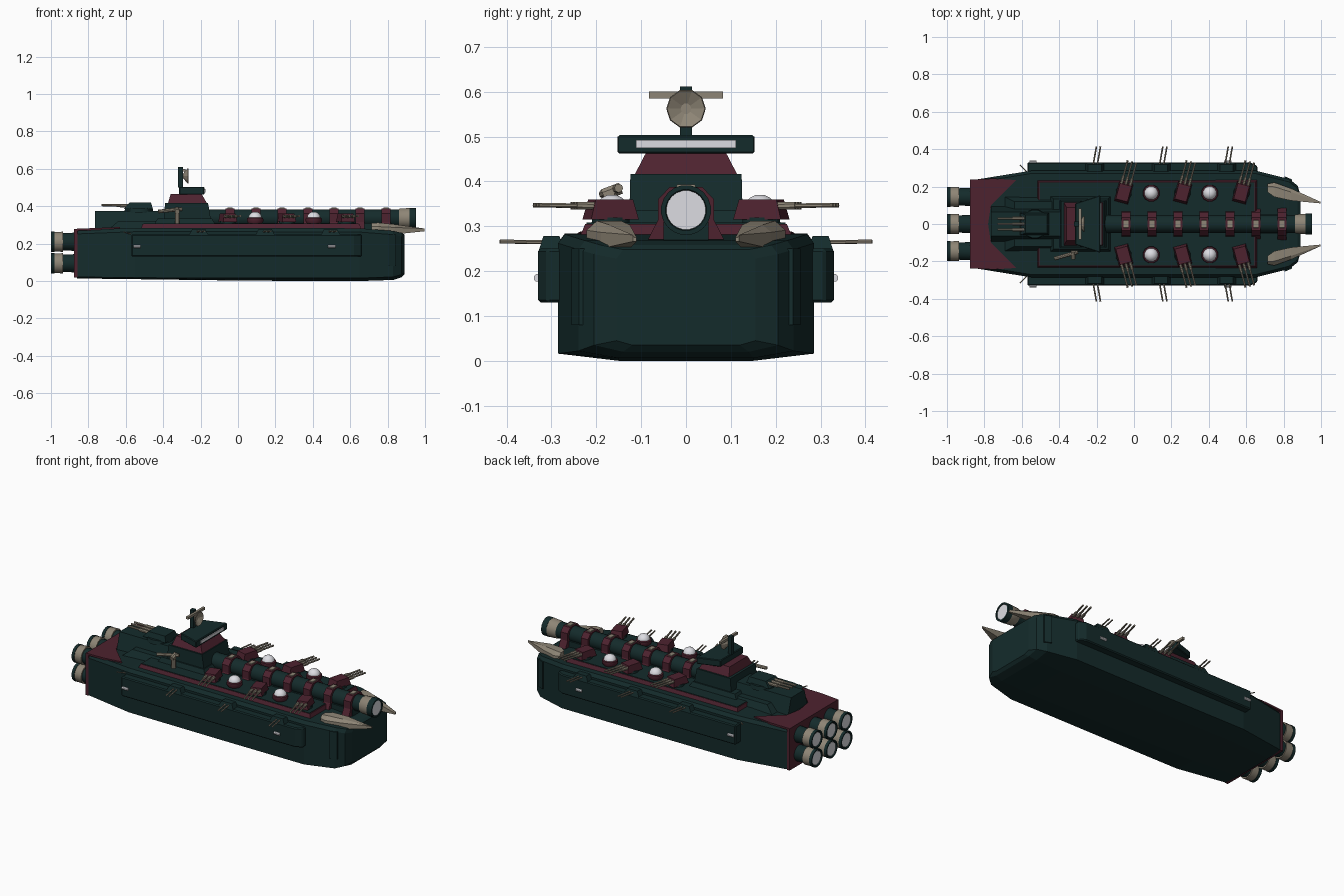
import bpy, bmesh, math
from mathutils import Matrix, Vector

def mat(name, c):
    m = bpy.data.materials.new(name)
    m.diffuse_color = (*c, 1)
    return m

GREEN = mat("dark_green", (0.007, 0.024, 0.024))
MAROON = mat("maroon", (0.075, 0.016, 0.028))
TAN = mat("tan_metal", (0.27, 0.235, 0.18))
WHITE = mat("pale_glow", (0.72, 0.72, 0.76))

def finish(bm, name, m, smooth=False):
    bmesh.ops.recalc_face_normals(bm, faces=bm.faces)
    me = bpy.data.meshes.new(name)
    bm.to_mesh(me)
    bm.free()
    ob = bpy.data.objects.new(name, me)
    bpy.context.collection.objects.link(ob)
    me.materials.append(m)
    if smooth:
        for o in bpy.context.selected_objects:
            o.select_set(False)
        ob.select_set(True)
        bpy.context.view_layer.objects.active = ob
        bpy.ops.object.shade_smooth_by_angle(angle=math.radians(40))
    return ob

def loft(name, rings, m, smooth=False):
    """Skin a list of equal-length point rings and cap both ends."""
    bm = bmesh.new()
    vs = [[bm.verts.new(p) for p in r] for r in rings]
    n = len(vs[0])
    for a, b in zip(vs, vs[1:]):
        for i in range(n):
            bm.faces.new((a[i], a[(i + 1) % n], b[(i + 1) % n], b[i]))
    bm.faces.new(vs[0])
    bm.faces.new(vs[-1])
    return finish(bm, name, m, smooth)

def taper(name, x0, x1, y0, y1, z0, z1, m, dx0=0, dx1=0, dy=0):
    """Box whose top is drawn in by dx0 / dx1 / dy."""
    lo = [(x0, y0, z0), (x1, y0, z0), (x1, y1, z0), (x0, y1, z0)]
    hi = [(x0 + dx0, y0 + dy, z1), (x1 - dx1, y0 + dy, z1),
          (x1 - dx1, y1 - dy, z1), (x0 + dx0, y1 - dy, z1)]
    return loft(name, [lo, hi], m)

def bevel(ob, w):
    b = ob.modifiers.new("bevel", "BEVEL")
    b.width, b.segments = w, 1
    return ob

def lathe(name, prof, pos, axis, m, n=16, smooth=True):
    """Turn (distance along axis, radius) pairs around an axis from pos."""
    q = Vector((0, 0, 1)).rotation_difference(Vector(axis).normalized())
    rings = [[Vector(pos) + q @ Vector((r * math.cos(t), r * math.sin(t), d))
              for t in [2 * math.pi * (i + 0.5) / n for i in range(n)]] for d, r in prof]
    return loft(name, rings, m, smooth)

def rod(name, a, b, r, m, n=8):
    d = Vector(b) - Vector(a)
    return lathe(name, [(0, r), (d.length, r)], a, d, m, n)

# Main hull: cross-sections from stern to bow (x, half width, keel half width, keel z, chine z, top z)
def section(x, w, k, zk, zc, zt):
    half = [(k, zk), (w, zc), (w, zt - 0.02), (w - 0.015, zt)]
    return [(x, y, z) for y, z in half] + [(x, -y, z) for y, z in reversed(half)]

hull = loft("hull", [section(*s) for s in (
    (-0.86, 0.235, 0.13, 0.014, 0.022, 0.272), (-0.55, 0.285, 0.15, 0.010, 0.018, 0.284),
    (0.06, 0.285, 0.15, 0.002, 0.016, 0.284), (0.65, 0.285, 0.15, 0.0, 0.016, 0.282),
    (0.83, 0.24, 0.15, 0.006, 0.022, 0.268), (0.875, 0.205, 0.14, 0.02, 0.035, 0.258),
    (0.89, 0.155, 0.12, 0.035, 0.045, 0.248))], GREEN)

# Stern plate and notched maroon deck covering
taper("stern_plate", -0.876, -0.858, -0.238, 0.238, 0.02, 0.278, MAROON)
for s in (1, -1):
    pts = [(-0.876, 0), (-0.78, 0), (-0.765, 0.1), (-0.63, 0.235), (-0.75, 0.243), (-0.876, 0.237)]
    loft("stern_deck_plate", [[(x, s * y, z + (x + 0.876) * 0.04) for x, y in pts]
                              for z in (0.268, 0.279)], MAROON)

# Six engine nozzles
for y in (-0.145, 0, 0.145):
    for z in (0.095, 0.21):
        lathe("engine_root", [(0, 0.047), (0.07, 0.05)], (-0.935, y, z), (1, 0, 0), GREEN)
        lathe("engine_collar", [(0, 0.053), (0.05, 0.055)], (-0.985, y, z), (1, 0, 0), TAN)
        lathe("engine_rim", [(0.02, 0.042), (0, 0.047), (0, 0.055), (0.018, 0.055), (0.02, 0.05)],
              (-1.0, y, z), (1, 0, 0), GREEN)
        lathe("engine_glow", [(0, 0.042), (0.015, 0.042)], (-0.996, y, z), (1, 0, 0), WHITE)

# Side sponsons, bow ribs, lamps and twin side guns
for s in (1, -1):
    pts = [(-0.57, 0.26), (-0.57, 0.33), (0.62, 0.33), (0.66, 0.31), (0.66, 0.26)]
    bevel(loft("side_sponson", [[(x, s * y, z) for x, y in pts] for z in (0.13, 0.25)], GREEN), 0.006)
    loft("bow_rib", [[(0.805, s * 0.255, z), (0.845, s * 0.238, z), (0.84, s * 0.2, z),
                      (0.8, s * 0.2, z)] for z in (0.08, 0.25)], GREEN)
    for x in (-0.54, 0.5):
        rod("side_lamp", (x - 0.02, s * 0.331, 0.185), (x + 0.02, s * 0.331, 0.185), 0.009, WHITE)
    for x in (-0.21, 0.145, 0.495):
        taper("side_gun_mount", x - 0.055, x + 0.055, s * 0.3 - 0.03, s * 0.3 + 0.03,
              0.24, 0.278, GREEN, 0.02, 0.02, 0.012)
        for d in (-0.011, 0.011):
            rod("side_gun_barrel", (x + d, s * 0.3, 0.264), (x + d + 0.02, s * 0.415, 0.266),
                0.0045, TAN, 6)

# Raised deck: maroon sides with green top
taper("raised_deck", -0.52, 0.66, -0.237, 0.237, 0.275, 0.305, MAROON, 0.01, 0.01, 0.012)
taper("raised_deck_top", -0.505, 0.645, -0.222, 0.222, 0.304, 0.308, GREEN)
taper("cannon_bed", -0.2, 0.82, -0.05, 0.05, 0.26, 0.31, GREEN)

# Main cannon with muzzle
CZ = 0.336
lathe("cannon_tube", [(0, 0.048), (1.07, 0.048)], (-0.2, 0, CZ), (1, 0, 0), GREEN, 20)
lathe("cannon_collar", [(0, 0.044), (0.01, 0.052), (0.065, 0.055)], (0.855, 0, CZ), (1, 0, 0), TAN, 20)
lathe("cannon_muzzle", [(0, 0.056), (0.035, 0.056), (0.035, 0.046), (0.025, 0.043)],
      (0.918, 0, CZ), (1, 0, 0), GREEN, 20)
lathe("cannon_glow", [(0, 0.044), (0.01, 0.044)], (0.94, 0, CZ), (1, 0, 0), WHITE, 20)

# Cannon clamps with tan caps
for i in range(7):
    x = -0.043 + i * 0.139
    half = [(0.085, 0.27), (0.062, 0.315), (0.062, 0.36), (0.036, 0.388)]
    ring = half + [(-y, z) for y, z in reversed(half)]
    loft("cannon_clamp", [[(x + d, y, z) for y, z in ring] for d in (-0.024, 0.024)], MAROON)
    taper("clamp_cap", x - 0.015, x + 0.015, -0.022, 0.022, 0.385, 0.393, TAN, 0.002, 0.002, 0.002)

# Triple deck turrets
for s in (1, -1):
    for x in (-0.055, 0.26, 0.575):
        M = Matrix.Translation((x, s * 0.168, 0)) @ Matrix.Rotation(-s * math.radians(15), 4, "Z")
        lathe("turret_ring", [(0, 0.045), (0.02, 0.042)], (x, s * 0.168, 0.3), (0, 0, 1), GREEN, 12)
        t = taper("deck_turret", -0.038, 0.038, -0.055, 0.055, 0.315, 0.36, MAROON, 0.006, 0.006, 0.012)
        t.matrix_world = M
        for d in (-0.024, 0, 0.024):
            b = rod("turret_barrel", (d, s * 0.02, 0.345), (d, s * 0.172, 0.347), 0.0055, TAN, 8)
            b.matrix_world = M
            j = rod("barrel_sleeve", (d, s * 0.03, 0.345), (d, s * 0.085, 0.346), 0.009, TAN, 8)
            j.matrix_world = M
    # Pale domes on maroon bases
    for x in (0.092, 0.405):
        lathe("dome_base", [(0, 0.034), (0.018, 0.046), (0.034, 0.044), (0.038, 0.036)],
              (x, s * 0.165, 0.303), (0, 0, 1), MAROON, 12)
        lathe("dome", [(0, 0.037), (0.012, 0.034), (0.024, 0.024), (0.031, 0.01)],
              (x, s * 0.165, 0.339), (0, 0, 1), WHITE, 12)

# Bow tusks
for s in (1, -1):
    def tusk(x, y0, y1, z0, z1):
        return [(x, s * y0, z0), (x, s * y1, z0), (x, s * y1, (z0 + z1) / 2 + 0.01),
                (x, s * (y1 - 0.3 * (y1 - y0)), z1), (x, s * y0, z1)]
    loft("bow_tusk", [tusk(0.715, 0.17, 0.215, 0.255, 0.31), tusk(0.75, 0.145, 0.222, 0.25, 0.312),
                      tusk(0.84, 0.125, 0.19, 0.25, 0.303), tusk(0.998, 0.11, 0.118, 0.266, 0.275)], TAN)

# Bridge tower
taper("bridge_base", -0.40, -0.14, -0.127, 0.127, 0.30, 0.416, GREEN, 0.01, 0.02, 0.003)
taper("bridge_foot", -0.45, -0.12, -0.15, 0.15, 0.30, 0.335, GREEN, 0.02, 0.02, 0.015)
taper("bridge_neck", -0.375, -0.165, -0.115, 0.115, 0.414, 0.466, MAROON, 0.015, 0.03, 0.027)
pts = [(-0.315, -0.11), (-0.18, -0.154), (-0.18, 0.154), (-0.315, 0.11)]
bevel(loft("bridge_cabin", [[(x, y, z) for x, y in pts] for z in (0.462, 0.503)], GREEN), 0.004)
taper("bridge_window", -0.185, -0.175, -0.112, 0.112, 0.474, 0.492, WHITE)

# Mast, dish and crossbar
taper("mast", -0.32, -0.295, -0.013, 0.013, 0.50, 0.611, GREEN)
lathe("radar_dish", [(0, 0.008), (0.03, 0.044), (0.034, 0.042), (0.018, 0.012)],
      (-0.298, 0, 0.562), (1, 0, 0), TAN, 10, False)
taper("mast_crossbar", -0.297, -0.282, -0.082, 0.082, 0.585, 0.6, TAN)

# Rear gun house on its block
taper("rear_block", -0.765, -0.38, -0.095, 0.095, 0.27, 0.375, GREEN, 0.0, 0, 0.03)
taper("rear_shoulder", -0.7, -0.4, -0.15, 0.15, 0.27, 0.32, GREEN, 0.06, 0.02, 0.03)
lathe("rear_turret_ring", [(0, 0.08), (0.025, 0.075)], (-0.53, 0, 0.365), (0, 0, 1), GREEN, 16)
taper("rear_turret", -0.61, -0.455, -0.06, 0.06, 0.385, 0.42, GREEN, 0.03, 0.01, 0.012)
for y in (-0.03, 0, 0.03):
    rod("rear_barrel", (-0.55, y, 0.403), (-0.73, y, 0.406), 0.0065, TAN)
    rod("rear_barrel_sleeve", (-0.56, y, 0.403), (-0.65, y, 0.404), 0.01, TAN)

# Deck crane on the front side
rod("crane_post", (-0.325, -0.165, 0.3), (-0.325, -0.165, 0.375), 0.014, TAN)
rod("crane_arm", (-0.30, -0.15, 0.385), (-0.425, -0.185, 0.372), 0.01, TAN)
rod("crane_head", (-0.325, -0.145, 0.385), (-0.325, -0.185, 0.37), 0.014, TAN)

# Stern whip aerials
for s in (1, -1):
    rod("stern_aerial", (-0.565, s * 0.27, 0.25), (-0.61, s * 0.315, 0.262), 0.003, TAN, 6)
